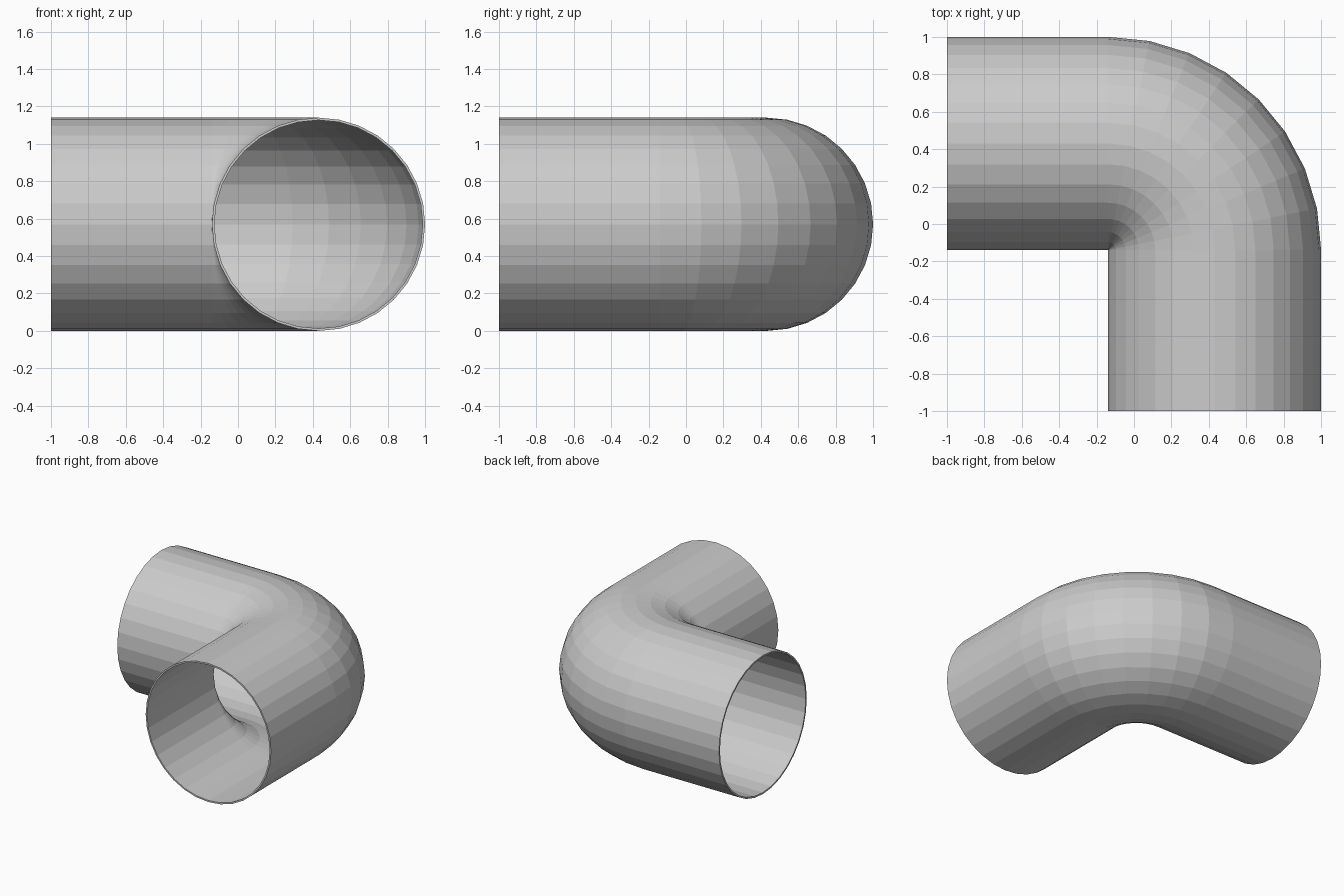
import bpy, bmesh
from math import sin, cos, pi

if "Cube" in bpy.data.objects:
    bpy.data.objects.remove(bpy.data.objects["Cube"])

SIDES, BEND_STEPS = 32, 8
R, WALL = 0.57, 0.013
PIVOT = 1 - 2 * R          # inner corner of the elbow is at (-PIVOT, -PIVOT) mirrored below
C = PIVOT                  # negative value: x and y of the bend pivot

# Stations along the path: centre distance direction from the pivot plus straight offset
stations = [(pi / 2, -(1 + C), 0.0)]
stations += [(pi / 2 * (1 - i / BEND_STEPS), 0.0, 0.0) for i in range(BEND_STEPS + 1)]
stations += [(0.0, 0.0, -(1 + C))]


def ring(bm, station, radius):
    """Cross-section circle of the pipe at one station."""
    a, ox, oy = station
    verts = []
    for k in range(SIDES):
        t = 2 * pi * k / SIDES
        d = R + 0.0005 + radius * cos(t)
        verts.append(bm.verts.new((C + ox + d * cos(a), C + oy + d * sin(a), R + radius * sin(t))))
    return verts


def bridge(bm, a, b):
    for k in range(SIDES):
        n = (k + 1) % SIDES
        bm.faces.new((a[k], a[n], b[n], b[k]))


bm = bmesh.new()
# Outer and inner walls, then the end rims
outer = [ring(bm, s, R) for s in stations]
inner = [ring(bm, s, R - WALL) for s in stations]
for wall in (outer, inner):
    for a, b in zip(wall, wall[1:]):
        bridge(bm, a, b)
for i in (0, -1):
    bridge(bm, outer[i], inner[i])
bmesh.ops.recalc_face_normals(bm, faces=bm.faces)

mesh = bpy.data.meshes.new("elbow_pipe")
bm.to_mesh(mesh)
bm.free()
pipe = bpy.data.objects.new("elbow_pipe", mesh)
bpy.context.collection.objects.link(pipe)
